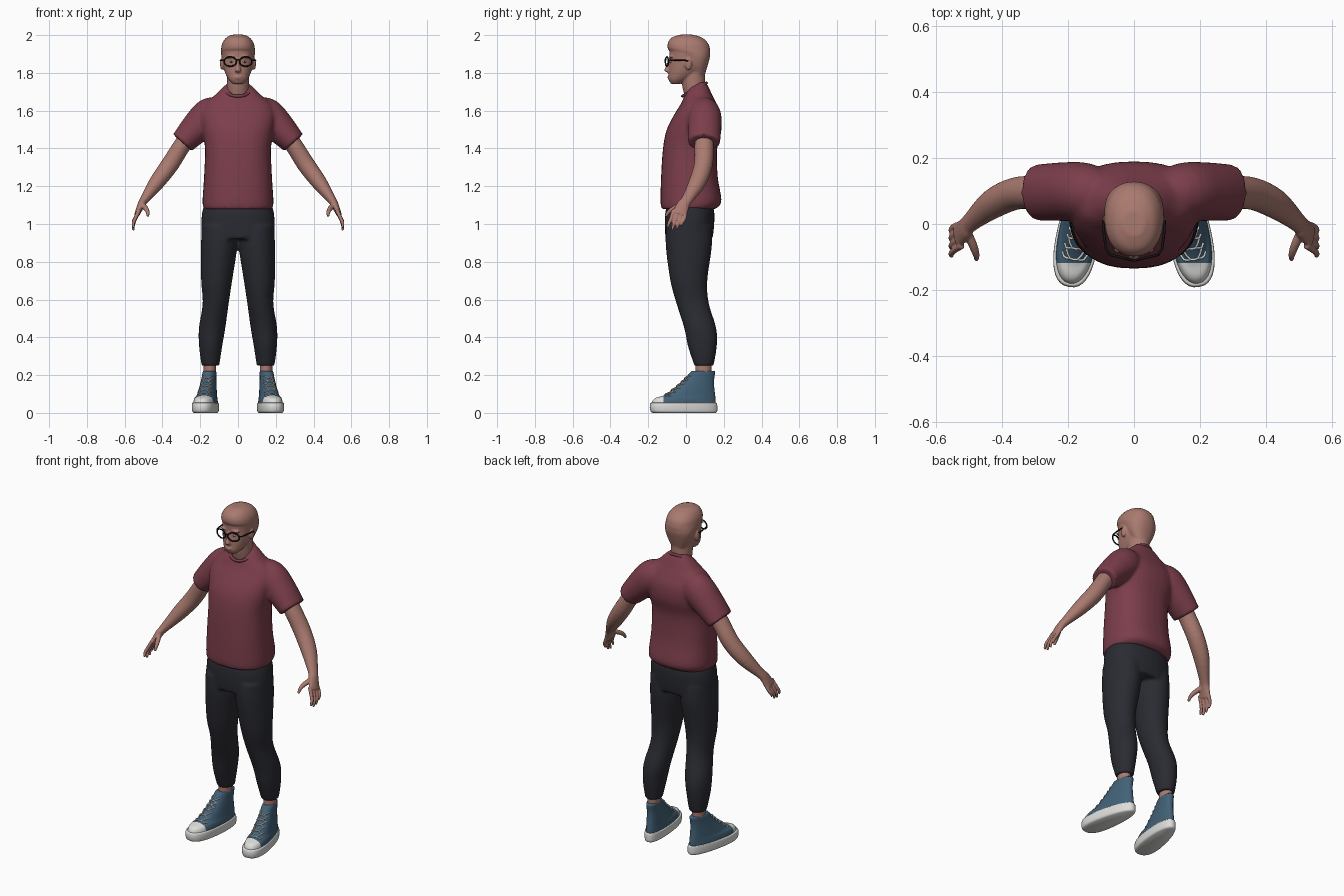
import bpy, bmesh, math
from mathutils import Vector, Matrix

old = bpy.data.objects.get("Cube")
if old:
    bpy.data.objects.remove(old, do_unlink=True)


def material(name, r, g, b):
    m = bpy.data.materials.new(name)
    m.use_nodes = True
    m.diffuse_color = (r, g, b, 1)
    m.node_tree.nodes["Principled BSDF"].inputs["Base Color"].default_value = (r, g, b, 1)
    return m


SKIN = material("skin", .40, .195, .16)
SHIRT = material("maroon cloth", .2, .048, .07)
PANTS = material("charcoal cloth", .023, .024, .031)
BLUE = material("blue canvas", .055, .12, .185)
WHITE = material("white rubber", .72, .72, .70)
BLACK = material("black plastic", .008, .008, .009)


def sample(secs, k):
    """Smoothly interpolate sections (x, y, z, ru, rv)."""
    out = []
    for i in range(len(secs) - 1):
        a, b, c, d = (secs[max(0, min(len(secs) - 1, j))] for j in range(i - 1, i + 3))
        for s in range(k):
            t = s / k
            out.append([.5 * (2 * q + (r - p) * t + (2 * p - 5 * q + 4 * r - w) * t * t
                              + (3 * q - p - 3 * r + w) * t ** 3)
                        for p, q, r, w in zip(a, b, c, d)])
    return out + [list(secs[-1])]


def ring_point(sec, ang, u, v, p):
    c, s = math.cos(ang), math.sin(ang)
    e = 2 / p
    return (Vector(sec[:3]) + u * (sec[3] * math.copysign(abs(c) ** e, c))
            + v * (sec[4] * math.copysign(abs(s) ** e, s)))


def loft(bm, secs, flat=True, n=32, k=4, p=2, side=1, warp=None):
    """Closed skin through sections; flat rings are horizontal, others follow the path."""
    rows = sample(secs, k)
    rings = []
    for i, sec in enumerate(rows):
        u, v = Vector((1, 0, 0)), Vector((0, 1, 0))
        if not flat:
            t = (Vector(rows[min(i + 1, len(rows) - 1)][:3]) - Vector(rows[max(i - 1, 0)][:3])).normalized()
            u = (v - t * v.dot(t)).normalized()
            v = t.cross(u)
        ring = []
        for j in range(n):
            co = ring_point(sec, 2 * math.pi * j / n, u, v, p)
            co = warp(co) if warp else co
            ring.append(bm.verts.new((co.x * side, co.y, co.z)))
        rings.append(ring)
    for a, b in zip(rings, rings[1:]):
        for j in range(n):
            bm.faces.new((a[j], a[(j + 1) % n], b[(j + 1) % n], b[j]))
    bm.faces.new(rings[0])
    bm.faces.new(rings[-1])


def ball(bm, pos, size):
    m = Matrix.Translation(pos) @ Matrix.Diagonal((*size, 1))
    bmesh.ops.create_uvsphere(bm, u_segments=20, v_segments=12, radius=1, matrix=m)


def finish(name, bm, mats, voxel=0, smooth=0):
    bmesh.ops.recalc_face_normals(bm, faces=bm.faces[:])
    for f in bm.faces:
        f.smooth = True
    me = bpy.data.meshes.new(name)
    bm.to_mesh(me)
    bm.free()
    for m in mats:
        me.materials.append(m)
    me.set_sharp_from_angle(angle=math.radians(50))
    ob = bpy.data.objects.new(name, me)
    bpy.context.collection.objects.link(ob)
    if voxel:
        r = ob.modifiers.new("blend", 'REMESH')
        r.mode, r.voxel_size, r.use_smooth_shade = 'VOXEL', voxel, True
        s = ob.modifiers.new("soften", 'SMOOTH')
        s.factor, s.iterations = .5, smooth
    return ob


def wire(name, pts, radius, mat, cyclic=False):
    cu = bpy.data.curves.new(name, 'CURVE')
    cu.dimensions, cu.bevel_depth, cu.bevel_resolution = '3D', radius, 2
    cu.use_fill_caps = True
    sp = cu.splines.new('POLY')
    sp.points.add(len(pts) - 1)
    for q, co in zip(sp.points, pts):
        q.co = (*co, 1)
    sp.use_cyclic_u = cyclic
    cu.materials.append(mat)
    bpy.context.collection.objects.link(bpy.data.objects.new(name, cu))


def body(rows):
    """Centred sections given as (z, front y, back y, half width)."""
    return [(0, (f + b) / 2, z, w, (b - f) / 2) for z, f, b, w in rows]


# Shirt: torso and sleeves blended together
bm = bmesh.new()
loft(bm, body([(1.08, -.13, .155, .182), (1.12, -.135, .188, .188), (1.25, -.132, .168, .18),
               (1.4, -.122, .165, .175), (1.5, -.102, .188, .19), (1.58, -.062, .185, .2),
               (1.64, -.025, .16, .175), (1.68, -.008, .14, .125), (1.72, .015, .122, .085),
               (1.75, .055, .105, .05)]), p=2.4)
for s in (1, -1):
    loft(bm, [(.09, .09, 1.6, .07, .075), (.15, .098, 1.575, .088, .093),
              (.22, .098, 1.51, .089, .083), (.295, .095, 1.43, .085, .066)], False, side=s)
finish("shirt", bm, [SHIRT], .009, 5)
wire("shirt_collar", [(.067 * math.cos(a), .045 + .063 * math.sin(a), 1.712 + .035 * math.sin(a))
                      for a in (i * math.pi / 16 for i in range(32))], .008, SHIRT, True)

# Trousers: hips and legs blended together
bm = bmesh.new()
loft(bm, body([(1.13, -.09, .135, .17), (1.06, -.11, .15, .19), (.98, -.112, .148, .195),
               (.92, -.108, .14, .19)]), p=2.3)
for s in (1, -1):
    loft(bm, [(.1, .015, .99, .092, .12), (.1, .015, .88, .096, .122), (.113, .015, .7, .082, .098),
              (.118, .035, .58, .069, .086), (.137, .075, .45, .07, .085),
              (.145, .087, .35, .061, .076), (.146, .095, .25, .047, .051)], side=s)
finish("trousers", bm, [PANTS], .009, 4)

# Head, neck, hair, nose, lips and ears
bm = bmesh.new()
loft(bm, [(0, .065, 1.62, .06, .055), (0, .042, 1.72, .058, .06), (0, .035, 1.82, .06, .066)])
loft(bm, body([(1.742, -.08, -.03, .028), (1.765, -.092, .015, .05), (1.8, -.092, .07, .068),
               (1.84, -.09, .105, .079), (1.88, -.087, .12, .084), (1.92, -.088, .123, .086),
               (1.96, -.08, .11, .078), (1.985, -.055, .08, .058), (1.995, -.02, .04, .03)]), p=2.2)
loft(bm, body([(1.79, .03, .1, .05), (1.84, .0, .115, .076), (1.88, -.025, .126, .087),
               (1.905, -.06, .128, .09), (1.922, -.093, .128, .09), (1.955, -.097, .118, .084),
               (1.985, -.078, .088, .064), (2.002, -.035, .04, .033)]), p=2.2)
loft(bm, [(0, -.082, 1.875, .009, .01), (0, -.093, 1.835, .011, .014), (0, -.099, 1.812, .016, .017),
          (0, -.09, 1.803, .013, .01)], n=16)
ball(bm, (0, -.088, 1.779), (.024, .011, .005))
ball(bm, (0, -.087, 1.771), (.02, .011, .005))
for s in (1, -1):
    ball(bm, (s * .085, .012, 1.848), (.01, .019, .033))
    ball(bm, (s * .035, -.078, 1.885), (.026, .013, .007))
finish("head", bm, [SKIN], .005, 3)

for s, label in ((1, "left"), (-1, "right")):
    # Arm and hand
    bm = bmesh.new()
    loft(bm, [(.2, .1, 1.55, .05, .05), (.29, .096, 1.425, .05, .046), (.36, .092, 1.315, .049, .047),
              (.43, .06, 1.22, .045, .041), (.495, .006, 1.13, .03, .024), (.513, -.015, 1.1, .034, .02),
              (.535, -.035, 1.05, .04, .014)], False, side=s)
    for i in range(4):
        y, drop = .0 - .024 * i, (.06, .078, .084, .07)[i]
        loft(bm, [(.522, y * .9, 1.075, .011, .011), (.545, y - .008, 1.045 - drop * .25, .01, .01),
                  (.554, y - .018, 1.05 - drop * .65, .009, .009),
                  (.553, y - .026, 1.05 - drop, .006, .006)], False, n=12, side=s)
    loft(bm, [(.51, -.015, 1.105, .014, .014), (.49, -.06, 1.085, .013, .014),
              (.479, -.09, 1.065, .011, .011), (.477, -.108, 1.04, .007, .007)], False, n=12, side=s)
    finish(label + "_arm", bm, [SKIN], .004, 3)

    # Ankle
    bm = bmesh.new()
    loft(bm, [(.15, .092, .15, .033, .042), (.148, .092, .28, .033, .042)], side=s)
    finish(label + "_ankle", bm, [SKIN])

    # Shoe, widening to the toe and turned outward
    def shape(co):
        x, y = co.x * (1 - 1.1 * co.y), co.y - .09
        a = .165
        return Vector((.15 + x * math.cos(a) - y * math.sin(a),
                       .09 + x * math.sin(a) + y * math.cos(a), co.z))

    upper = body([(.03, -.185, .158, .057), (.06, -.182, .158, .056), (.08, -.163, .157, .053),
                  (.095, -.115, .155, .049), (.14, -.052, .15, .044), (.18, -.008, .15, .04),
                  (.215, .022, .155, .038), (.222, .03, .152, .034)])
    bm = bmesh.new()
    loft(bm, upper, n=40, p=2.2, side=s, warp=shape)
    toe_y = -.118
    bmesh.ops.bisect_plane(bm, geom=bm.verts[:] + bm.edges[:] + bm.faces[:],
                           plane_co=(0, toe_y, 0), plane_no=(0, 1, 0))
    for f in bm.faces:
        f.material_index = int(f.calc_center_median().y < toe_y)
    finish(label + "_shoe", bm, [BLUE, WHITE])
    bm = bmesh.new()
    loft(bm, body([(0, -.178, .158, .053), (.008, -.19, .166, .06), (.03, -.195, .167, .062),
                   (.05, -.192, .165, .061), (.054, -.186, .16, .057)]), n=40, p=2.4, side=s, warp=shape)
    finish(label + "_sole", bm, [WHITE])

    # Crossed laces hugging the front of the shoe
    rows = sample(upper, 8)
    for i in range(5):
        for d in (1, -1):
            pts = []
            for j in range(9):
                t = (j - 4) / 4
                sec = rows[25 + i * 4 + round(d * t * 2)]
                co = ring_point(sec, -math.pi / 2 + t * .75, Vector((1, 0, 0)), Vector((0, 1, 0)), 2.2)
                co = shape(co + Vector((0, -.003, .001)))
                pts.append((co.x * s, co.y, co.z))
            wire(label + "_lace", pts, .0035, WHITE)

    # Eye
    bm = bmesh.new()
    ball(bm, (s * .035, -.083, 1.858), (.011, .006, .005))
    finish(label + "_eye", bm, [WHITE])
    bm = bmesh.new()
    ball(bm, (s * .035, -.088, 1.858), (.004, .002, .004))
    finish(label + "_pupil", bm, [BLACK])

    # Glasses rim and temple
    wire(label + "_rim", [(s * (.041 + .033 * math.cos(a)), -.101 + .008 * math.cos(a),
                           1.86 + .025 * math.sin(a))
                          for a in (i * math.pi / 12 for i in range(24))], .004, BLACK, True)
    wire(label + "_temple", [(s * .073, -.093, 1.867), (s * .085, -.075, 1.867),
                             (s * .091, -.03, 1.867), (s * .093, .012, 1.865)], .004, BLACK)

wire("glasses_bridge", [(-.011, -.108, 1.866), (0, -.111, 1.87), (.011, -.108, 1.866)], .004, BLACK)
